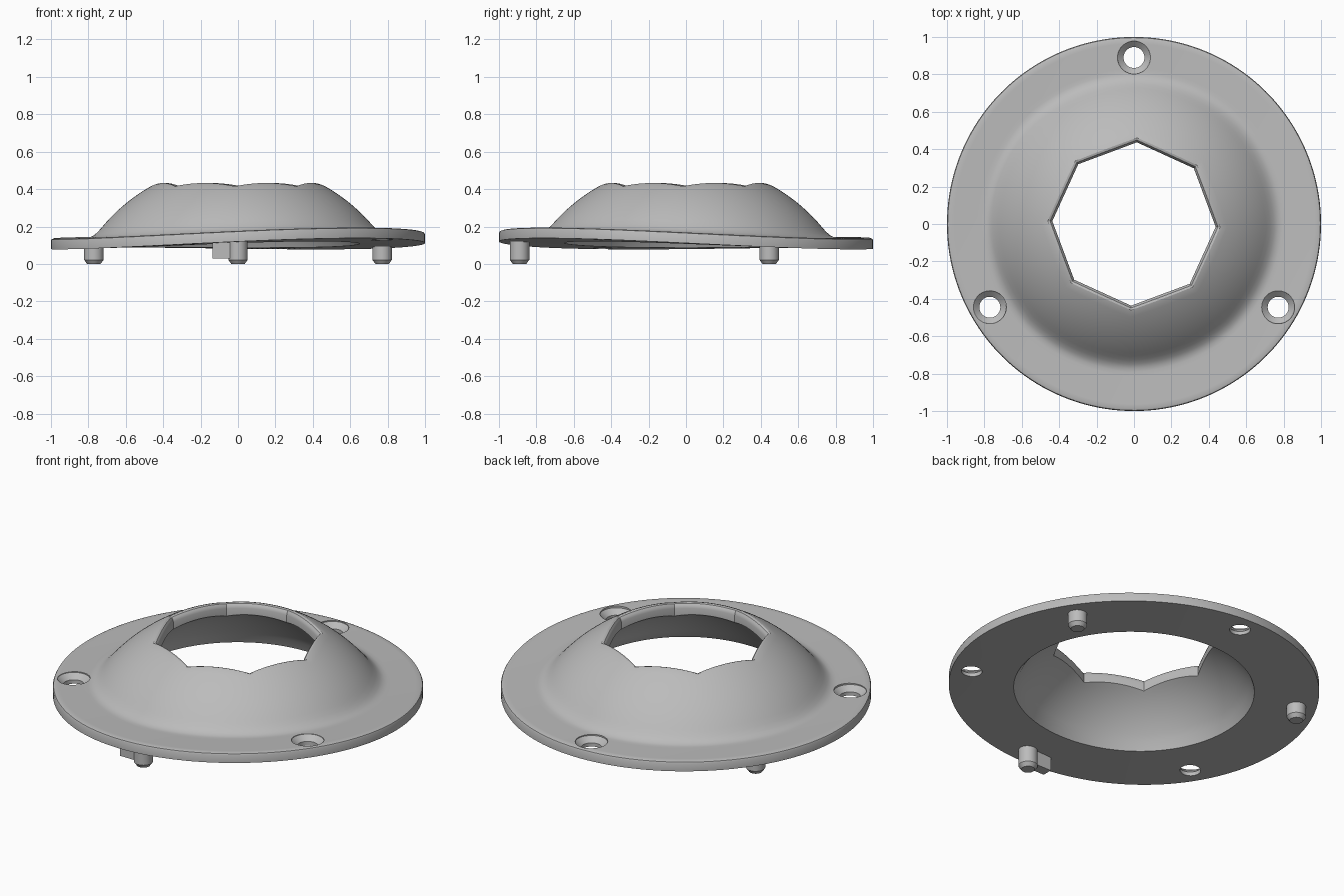
import bpy, bmesh, math
from math import sin, cos, pi, sqrt, radians

cube = bpy.data.objects.get("Cube")
if cube:
    bpy.data.objects.remove(cube)

grey = bpy.data.materials.new("plain grey")
grey.use_nodes = True
grey.diffuse_color = (0.5, 0.5, 0.5, 1)
grey.node_tree.nodes["Principled BSDF"].inputs["Base Color"].default_value = (0.5, 0.5, 0.5, 1)

TURN = radians(-2)      # small twist of the octagonal opening
STEPS = 160
THICK = 0.057


def add_object(name, bm):
    bmesh.ops.recalc_face_normals(bm, faces=bm.faces)
    mesh = bpy.data.meshes.new(name)
    bm.to_mesh(mesh)
    bm.free()
    mesh.materials.append(grey)
    ob = bpy.data.objects.new(name, mesh)
    bpy.context.collection.objects.link(ob)
    return ob


def smooth(ob, angle=30):
    bpy.ops.object.select_all(action='DESELECT')
    ob.select_set(True)
    bpy.context.view_layer.objects.active = ob
    bpy.ops.object.shade_smooth_by_angle(angle=radians(angle))


def lathe(name, profile, x, y, steps=32):
    """Closed solid of revolution from (radius, height) points."""
    bm = bmesh.new()
    rings = [[bm.verts.new((x + r * cos(2 * pi * i / steps), y + r * sin(2 * pi * i / steps), z))
              for i in range(steps)] for r, z in profile]
    for a, b in zip(rings, rings[1:]):
        for i in range(steps):
            j = (i + 1) % steps
            bm.faces.new((a[i], a[j], b[j], b[i]))
    bm.faces.new(rings[0])
    bm.faces.new(rings[-1])
    return add_object(name, bm)


# Surface heights of the warped flange, the outer dome and the hollow
def flange_top(t, r):
    p = t + radians(50)
    return 0.155 + 0.025 * r * cos(p) + 0.015 * r * r * cos(2 * p)


def outer(t, r):
    a, b = sqrt(max(0.945 ** 2 - r * r, 0)) - 0.407, flange_top(t, r)
    h = max(0.05 - abs(a - b), 0)
    return max(a, b) + h * h / 0.2


def inner(r):
    return sqrt(0.737 ** 2 - r * r) - 0.248


def section(t):
    """Closed radial section at angle t, from the lip outward and back inside."""
    a = (t - TURN) % (pi / 4) - pi / 8
    ro = 0.437 * cos(pi / 8) / cos(a)
    pts = [(ro + d, outer(t, ro + d) - drop) for d, drop in
           ((0, 0.042), (0.004, 0.026), (0.012, 0.012), (0.024, 0.003), (0.04, 0))]
    start = ro + 0.04
    for i in range(1, 25):
        r = start + (0.985 - start) * i / 24
        pts.append((r, outer(t, r)))
    edge = flange_top(t, 1)
    pts += [(0.996, edge - 0.004), (1, edge - 0.012), (1, edge - THICK)]
    pts += [(r, flange_top(t, r) - THICK) for r in (0.88, 0.76, 0.65)]
    pts += [(0.65 + (ro - 0.65) * i / 10, inner(0.65 + (ro - 0.65) * i / 10)) for i in range(1, 11)]
    return pts


# Domed ring with octagonal opening
bm = bmesh.new()
loops = []
for i in range(STEPS):
    t = TURN + 2 * pi * i / STEPS
    loops.append([bm.verts.new((r * cos(t), r * sin(t), z)) for r, z in section(t)])
for i in range(STEPS):
    a, b = loops[i], loops[(i + 1) % STEPS]
    for k in range(len(a)):
        m = (k + 1) % len(a)
        bm.faces.new((a[k], a[m], b[m], b[k]))
ring = add_object("domed_ring", bm)

# Countersunk screw holes
for n, deg in enumerate((90, 210, 330)):
    t = radians(deg)
    z = flange_top(t, 0.89)
    cutter = lathe(f"hole_cutter_{n + 1}", [(0.056, 0), (0.056, z - 0.035), (0.088, z - 0.006), (0.094, 0.4)],
                   0.89 * cos(t), 0.89 * sin(t), 40)
    cutter.hide_render = True
    cutter.hide_set(True)
    cutter.display_type = 'WIRE'
    mod = ring.modifiers.new("screw hole", 'BOOLEAN')
    mod.object = cutter
    mod.operation = 'DIFFERENCE'
    mod.solver = 'EXACT'

# Apply the cuts so the helpers can go
bpy.context.view_layer.update()
cut = bpy.data.meshes.new_from_object(ring.evaluated_get(bpy.context.evaluated_depsgraph_get()))
ring.modifiers.clear()
ring.data = cut
for ob in [o for o in bpy.data.objects if o.name.startswith("hole_cutter")]:
    bpy.data.objects.remove(ob)
smooth(ring)

# Locating pins with chamfered tips
for n, deg in enumerate((30, 150, 270)):
    t = radians(deg)
    pin = lathe(f"locating_pin_{n + 1}", [(0.036, 0), (0.052, 0.022), (0.052, flange_top(t, 0.89) - 0.03)],
                0.89 * cos(t), 0.89 * sin(t))
    smooth(pin)

# Key beside the front pin
bm = bmesh.new()
bmesh.ops.create_cube(bm, size=1)
for v in bm.verts:
    v.co.x = -0.085 + v.co.x * 0.1
    v.co.y = -0.89 + v.co.y * 0.06
    v.co.z = 0.08 + v.co.z * 0.1
add_object("pin_key", bm)
